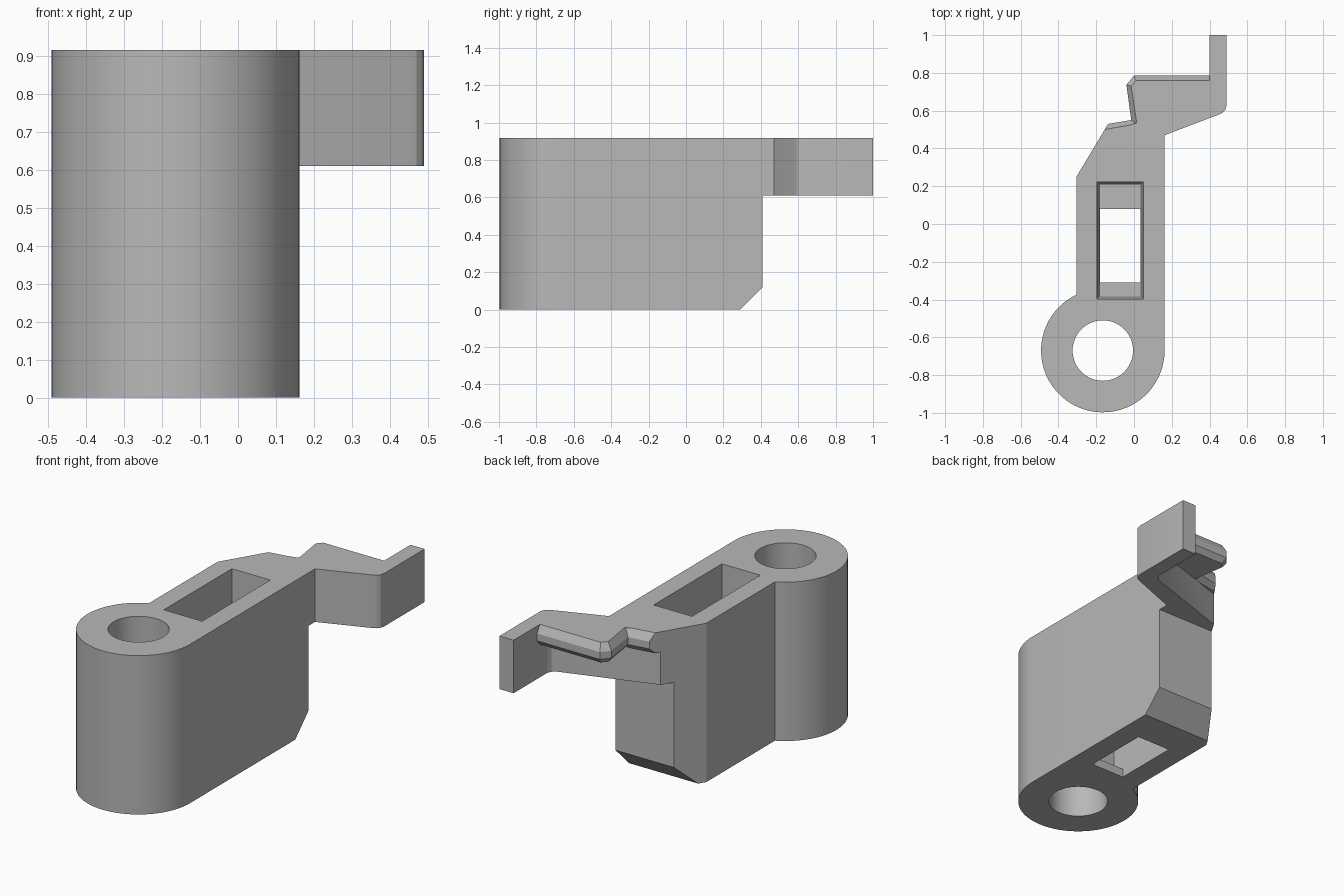
import bpy, bmesh
from math import cos, sin, asin, pi

if "Cube" in bpy.data.objects:
    bpy.data.objects.remove(bpy.data.objects["Cube"])

TOP = 0.916
ARM_BASE = 0.61
HUB_X, HUB_Y, HUB_R, BORE_R = -0.165, -0.67, 0.327, 0.16
LEFT, RIGHT = -0.305, 0.162

grey = bpy.data.materials.new("plain grey")
grey.use_nodes = True
colour = (0.48, 0.48, 0.48, 1)
grey.diffuse_color = colour
grey.node_tree.nodes["Principled BSDF"].inputs["Base Color"].default_value = colour


def loft(name, sections):
    """Closed solid through outlines given as (height, points)."""
    bm = bmesh.new()
    rings = [[bm.verts.new((x, y, z)) for x, y in pts] for z, pts in sections]
    n = len(rings[0])
    bm.faces.new(rings[0])
    bm.faces.new(rings[-1])
    for low, high in zip(rings, rings[1:]):
        for i in range(n):
            j = (i + 1) % n
            bm.faces.new((low[i], low[j], high[j], high[i]))
    bmesh.ops.recalc_face_normals(bm, faces=bm.faces)
    mesh = bpy.data.meshes.new(name)
    bm.to_mesh(mesh)
    bm.free()
    mesh.materials.append(grey)
    obj = bpy.data.objects.new(name, mesh)
    bpy.context.collection.objects.link(obj)
    return obj


def arc(radius, start, end, steps):
    return [(HUB_X + radius * cos(start + (end - start) * i / steps),
             HUB_Y + radius * sin(start + (end - start) * i / steps))
            for i in range(steps + 1)]


def rect(x0, x1, y0, y1):
    return [(x0, y0), (x1, y0), (x1, y1), (x0, y1)]


def combine(target, other, operation):
    bpy.context.view_layer.objects.active = target
    mod = target.modifiers.new(operation.lower(), 'BOOLEAN')
    mod.operation = operation
    mod.solver = 'EXACT'
    mod.object = other
    bpy.ops.object.modifier_apply(modifier=mod.name)
    bpy.data.objects.remove(other)


def slant_x(y):
    """Slanted back corner of the block."""
    return LEFT + (y - 0.25) * 0.6


# Block with round hub; its back end is chamfered at the bottom
junction = -pi - asin((HUB_X - LEFT) / HUB_R) - pi / 2 + pi
hub = arc(HUB_R, 0, -pi * 2 + pi / 2 + asin((HUB_X - LEFT) / HUB_R), 48)


def block_outline(back):
    return hub + [(LEFT, 0.25), (slant_x(back), back), (RIGHT, back)]


body = loft("latch_body", [(0, block_outline(0.29)), (0.12, block_outline(0.41)),
                           (TOP, block_outline(0.41))])

# Cranked arm with rounded bends and upright tip
arm_outline = [(0.1, 0.35), (RIGHT, 0.41), (RIGHT, 0.47), (0.45, 0.58),
               (0.47, 0.59), (0.484, 0.605), (0.49, 0.63), (0.49, 1.0),
               (0.4, 1.0), (0.4, 0.69), (0.39, 0.667), (0.365, 0.65),
               (slant_x(0.475), 0.475), (slant_x(0.41), 0.41), (-0.15, 0.35)]
arm = loft("arm", [(ARM_BASE, arm_outline), (TOP, arm_outline)])

# Thin hooked lips along the top of the arm, bevelled above and below
hook_in = [(0.02, 0.5), (-0.015, 0.73), (0.012, 0.76), (0.43, 0.76), (0.43, 0.63)]
hook_out = [(-0.008, 0.5), (-0.04, 0.737), (0.0, 0.785), (0.43, 0.785), (0.43, 0.63)]
stub_in = [(slant_x(0.45), 0.45), (slant_x(0.5), 0.5), (0.05, 0.536), (0.05, 0.46)]
stub_out = [(slant_x(0.45), 0.45), (slant_x(0.53), 0.53), (0.05, 0.561), (0.05, 0.46)]
combine(body, arm, 'UNION')
for name, inner, outer in (("hook_lip", hook_in, hook_out), ("stub_lip", stub_in, stub_out)):
    lip = loft(name, [(0.8, inner), (0.83, outer), (0.872, outer), (TOP, inner)])
    combine(body, lip, 'UNION')

# Pivot bore, tapered pocket and smaller opening through its floor
ring = arc(BORE_R, 0, 2 * pi, 64)[:-1]
cutters = [
    loft("bore", [(-0.1, ring), (1.1, ring)]),
    loft("pocket", [(0.05, rect(-0.18, 0.035, -0.383, 0.208)),
                    (TOP, rect(-0.195, 0.05, -0.398, 0.223)),
                    (1.1, rect(-0.195, 0.05, -0.398, 0.223))]),
    loft("floor_opening", [(-0.1, rect(-0.18, 0.035, -0.31, 0.08)),
                           (0.2, rect(-0.18, 0.035, -0.31, 0.08))]),
]
for cutter in cutters:
    cutter.hide_render = True
    combine(body, cutter, 'DIFFERENCE')

bpy.ops.object.select_all(action='DESELECT')
body.select_set(True)
bpy.context.view_layer.objects.active = body
bpy.ops.object.shade_smooth_by_angle(angle=0.35)
